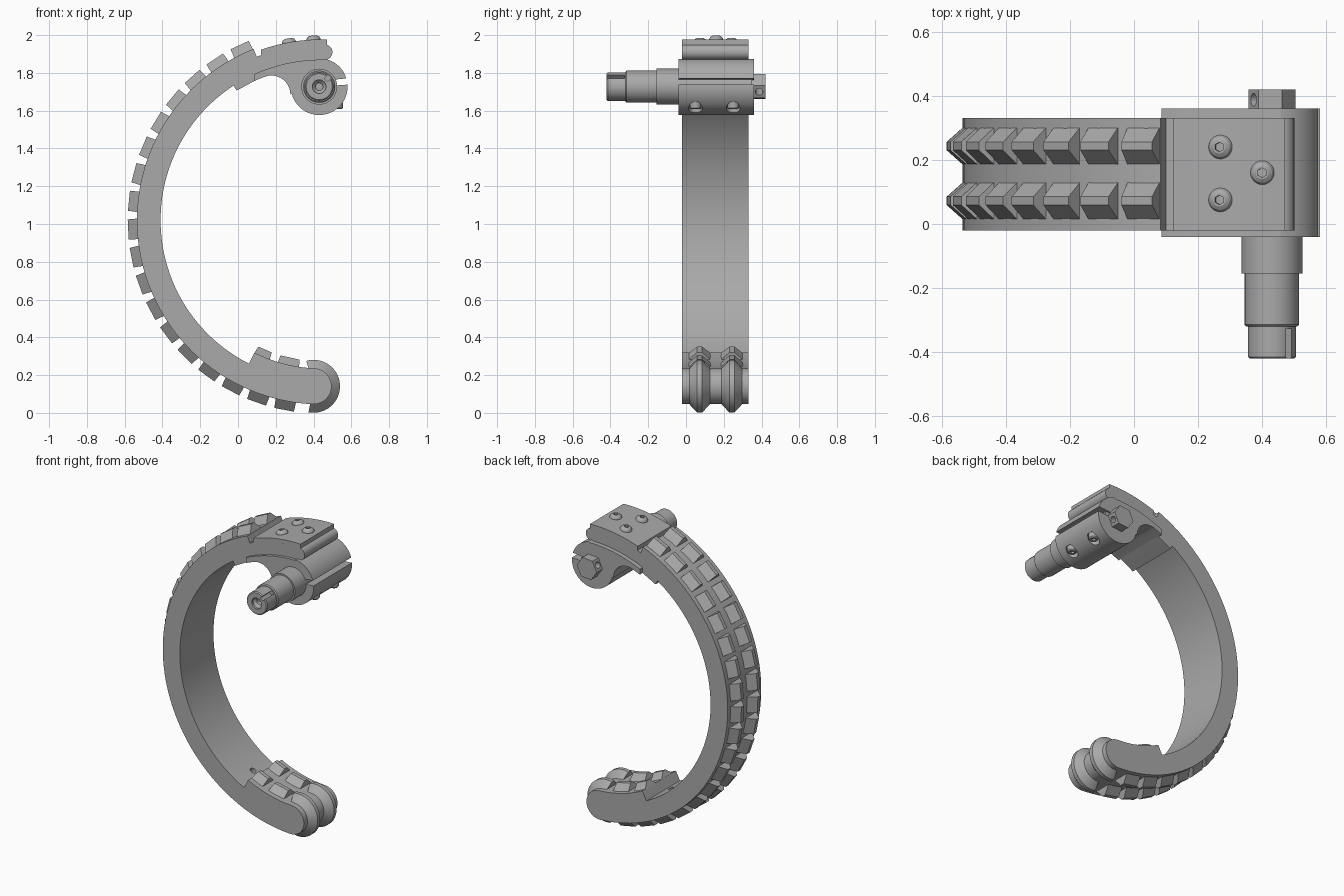
import bpy, bmesh
from math import sin, cos, radians, sqrt, atan2, degrees
from mathutils import Vector

if "Cube" in bpy.data.objects:
    bpy.data.objects.remove(bpy.data.objects["Cube"])

steel = bpy.data.materials.new("plain_grey")
steel.use_nodes = True
GREY = (0.4, 0.4, 0.4, 1)
steel.diffuse_color = GREY
steel.node_tree.nodes["Principled BSDF"].inputs["Base Color"].default_value = GREY

CX, CZ = 0.44, 1.02              # centre of the curved leg
Y0, Y1 = -0.02, 0.33             # leg width
MID = (Y0 + Y1) / 2
OUTER, INNER, SEAT, TOE = 0.975, 0.85, 0.93, 0.785
HUB = Vector((0.43, 0, 1.727))   # shaft axis


def polar(r, deg, c=(CX, CZ)):
    return c[0] + r * cos(radians(deg)), c[1] + r * sin(radians(deg))


def arc(r, a, b, n, c=(CX, CZ)):
    return [polar(r, a + (b - a) * i / n, c) for i in range(n + 1)]


def on_arc(r, x):
    """Angle on the leg circle of radius r at the given x."""
    return degrees(atan2(sqrt(r * r - (x - CX) ** 2), x - CX))


def loft(name, groups):
    """Skin each list of equal rings into a closed solid."""
    bm = bmesh.new()
    for rings in groups:
        vs = [[bm.verts.new(p) for p in ring] for ring in rings]
        n = len(vs[0])
        for a, b in zip(vs, vs[1:]):
            for i in range(n):
                bm.faces.new((a[i], a[(i + 1) % n], b[(i + 1) % n], b[i]))
        bm.faces.new(vs[0][::-1])
        bm.faces.new(vs[-1])
    bmesh.ops.recalc_face_normals(bm, faces=bm.faces)
    me = bpy.data.meshes.new(name)
    bm.to_mesh(me)
    bm.free()
    me.materials.append(steel)
    ob = bpy.data.objects.new(name, me)
    bpy.context.collection.objects.link(ob)
    return ob


def slab(name, pts, y0, y1):
    return loft(name, [[[(x, y, z) for x, z in pts] for y in (y0, y1)]])


def lathe(name, profile, loc, axis, sides=32, turn=0):
    """Revolve (radius, distance) pairs about an axis."""
    q = Vector(axis).to_track_quat('Z', 'Y')
    rings = [[Vector(loc) + q @ Vector((*polar(r, turn + 360 * i / sides, (0, 0)), d))
              for i in range(sides)] for r, d in profile]
    return loft(name, [rings])


def cut(ob, cutter):
    m = ob.modifiers.new("cut", 'BOOLEAN')
    m.operation, m.solver, m.object = 'DIFFERENCE', 'EXACT', cutter
    cutter.hide_render = True
    cutter.hide_set(True)


def smooth(ob):
    bpy.ops.object.select_all(action='DESELECT')
    ob.select_set(True)
    bpy.context.view_layer.objects.active = ob
    bpy.ops.object.shade_smooth_by_angle(angle=radians(25))


# Curved leg with a recessed seat at the top and a thicker rounded toe
END, TOP, STEP, NOTCH = 267.4, 88.7, 243.3, 111.5
toe = polar((OUTER + TOE) / 2, END)
tip = polar((SEAT + INNER) / 2, TOP)
profile = (arc(SEAT, TOP, NOTCH, 10) + arc(OUTER, NOTCH, END, 60)
           + arc((OUTER - TOE) / 2, END, END + 180, 20, toe)[1:]
           + arc(TOE, END, STEP, 10)[1:] + arc(INNER, STEP, TOP, 60)
           + arc((SEAT - INNER) / 2, TOP + 180, TOP + 360, 10, tip)[1:-1])
leg = slab("curved_leg", profile, Y0, Y1)
hx, hz = polar(INNER, 239)
cut(leg, lathe("leg_hole_cutter", [(0.02, -0.05), (0.02, 0.05)], (hx, MID, hz),
               (CX - hx, 0, CZ - hz)))
smooth(leg)

# Tread: two rows of wedge blocks, outside and on the inside of the toe
ROWS = (0.072, 0.243)


def block(y, a0, a1, base, top):
    rings = []
    for a, s in ((a0, 1), (a1, -1)):
        ring = []
        for r, dy, da in ((base, -.062, 0), (top, -.013, .3), (top, .013, .3), (base, .062, 0)):
            x, z = polar(r, a + s * da)
            ring.append((x, y + dy, z))
        rings.append(ring)
    return rings


PITCH = 8.47
loft("outer_tread", [block(y, 111.7 + PITCH * i, 118.2 + PITCH * i, OUTER - .006, 1.024)
                     for y in ROWS for i in range(18)])
loft("toe_inner_tread", [block(y, a, b, TOE + .006, 0.747)
                         for y in ROWS for a, b in ((STEP, 249.8), (253, 261.5))])

# Rounded tread wrapping the toe
groups = []
for y in ROWS:
    rings = []
    for i in range(29):
        a = -101 + 207 * i / 28
        ring = []
        for r, dy in ((.087, -.062), (.14, -.013), (.14, .013), (.087, .062)):
            x, z = polar(r, a, toe)
            ring.append((x, y + dy, z))
        rings.append(ring)
    groups.append(rings)
smooth(loft("toe_round_tread", groups))

# Cover plate and its button screws
plate = slab("cover_plate", arc(0.957, on_arc(.957, .47), on_arc(.957, .122), 12)
             + arc(SEAT - .004, on_arc(SEAT, .122), on_arc(SEAT, .47), 12), Y0, Y1)
smooth(plate)
for i, (x, y) in enumerate(((.27, .075), (.27, .24), (.40, .16))):
    a = on_arc(.955, x)
    px, pz = polar(.955, a)
    d = (px - CX, 0, pz - CZ)
    s = lathe(f"plate_screw_{i + 1}", [(.037, -.01), (.037, .006), (.031, .016), (.02, .023)],
              (px, y, pz), d)
    cut(s, lathe(f"plate_screw_socket_{i + 1}", [(.015, .008), (.015, .04)], (px, y, pz), d, 6))
    smooth(s)

# Narrow pad under the leg, then the wide clamp bracket around the shaft
slab("bracket_pad", [(-.008, 1.706), (.05, 1.737), (.09, 1.759)]
     + arc(INNER + .005, on_arc(INNER, .09), on_arc(INNER, -.022), 6), Y0, Y1)
hub = (HUB.x, HUB.z)
bracket = slab("clamp_bracket", arc(INNER, on_arc(INNER, .085), 90, 14)
               + arc(.15, 80, -165, 44, hub)
               + arc(.1, 0, 112, 16, (.177, 1.686)) + [(.085, 1.757)], -.04, .36)
cut(bracket, slab("clamp_slot_cutter", [(.43, 1.727), (.62, 1.741), (.62, 1.775), (.43, 1.757)],
                  -.1, .4))
for i, y in enumerate((.05, .25)):
    cut(bracket, lathe(f"clamp_bore_{i + 1}", [(.036, 0), (.036, .12)], (.525, y, 1.645), (0, 0, -1)))
    s = lathe(f"clamp_screw_{i + 1}", [(.03, -.02), (.03, .03), (.024, .037)], (.525, y, 1.645),
              (0, 0, -1))
    cut(s, lathe(f"clamp_socket_{i + 1}", [(.014, .02), (.014, .06)], (.525, y, 1.645),
                 (0, 0, -1), 6))
    smooth(s)
smooth(bracket)

# Stepped shaft with end bore and keyway
shaft = lathe("stepped_shaft", [(.09, -.35), (.095, .03), (.095, .155), (.085, .155), (.085, .314),
                                (.079, .32), (.075, .32), (.075, .414), (.069, .42)],
              HUB, (0, -1, 0), 48)
cut(shaft, lathe("shaft_bore_cutter", [(.02, .36), (.02, .39), (.036, .405), (.036, .46)],
                 HUB, (0, -1, 0), 24))
key = [(HUB.x + u * .707 - v * .707, HUB.z + u * .707 + v * .707)
       for u, v in ((.05, -.012), (.1, -.012), (.1, .012), (.05, .012))]
cut(shaft, slab("keyway_cutter", key, -.45, -.325))
smooth(shaft)

# Hexagonal rear end with a cross hole
hexend = lathe("hex_end", [(.073, .34), (.073, .42)], HUB, (0, 1, 0), 6, 55)
cut(hexend, lathe("hex_hole_cutter", [(.02, -.1), (.02, .1)], HUB + Vector((0, .387, 0)),
                  (cos(radians(155)), 0, sin(radians(155))), 20))
smooth(hexend)
